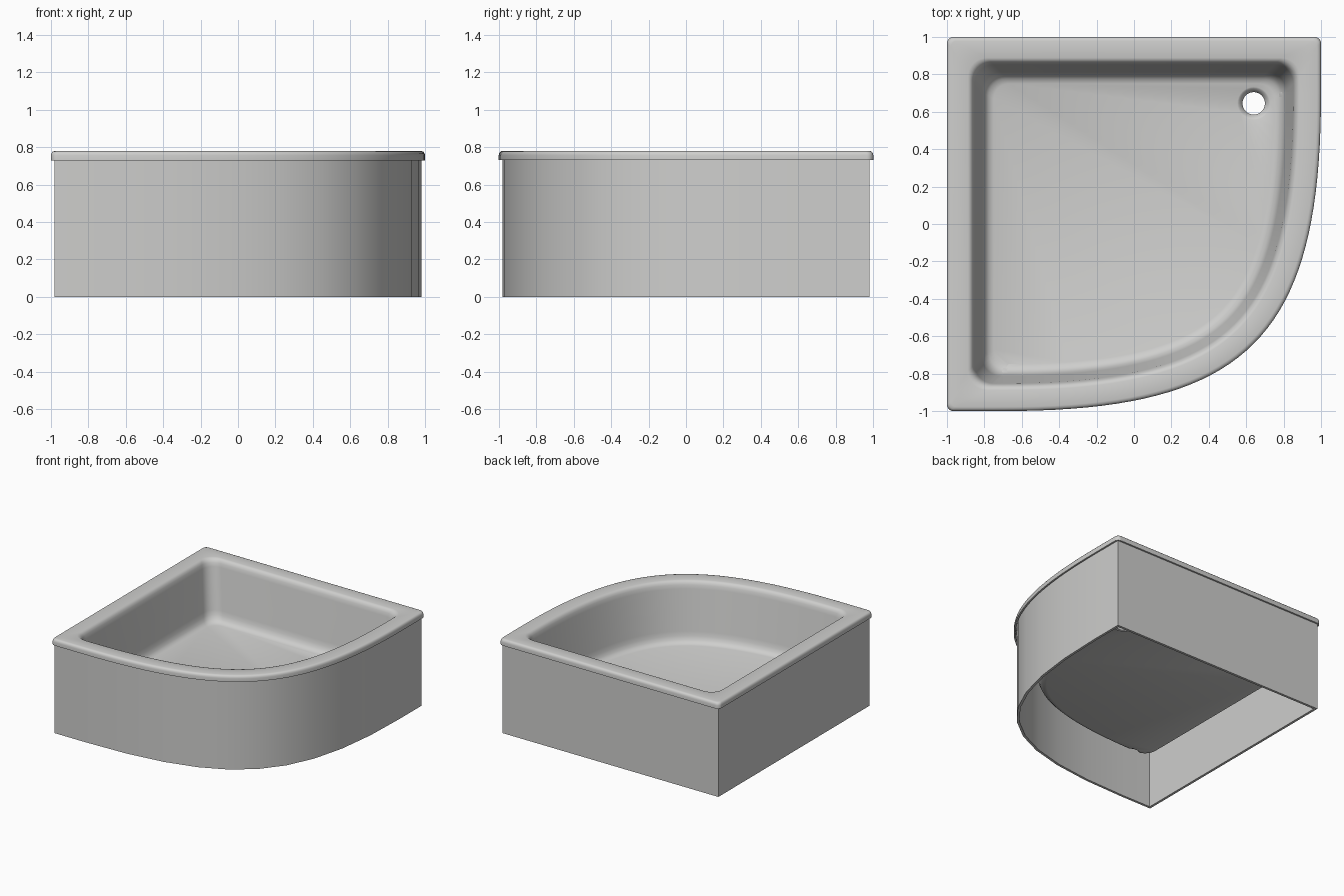
import bpy, bmesh, math
from mathutils import Vector

cube = bpy.data.objects.get("Cube")
if cube:
    bpy.data.objects.remove(cube, do_unlink=True)

# One enamel colour for everything
GREY = (0.62, 0.62, 0.61, 1)
enamel = bpy.data.materials.new("grey enamel")
enamel.use_nodes = True
enamel.diffuse_color = GREY
enamel.node_tree.nodes["Principled BSDF"].inputs["Base Color"].default_value = GREY


def outline(inset, radius, corner_steps, curve_steps):
    """Quadrant plan: three square corners and one bowed side, counter-clockwise."""
    pts = []
    c = 1 - inset - radius
    for k, (sx, sy) in enumerate(((1, 1), (-1, 1), (-1, -1))):
        if corner_steps == 0:
            pts.append(Vector((sx * c, sy * c)))
            continue
        for i in range(corner_steps + 1):
            a = (k + i / corner_steps) * math.pi / 2
            pts.append(Vector((sx * c + radius * math.cos(a),
                               sy * c + radius * math.sin(a))))
    # Bowed side as a Bezier, moved inwards along its normal
    p = [Vector(v) for v in ((-0.7, -1), (0.607, -1), (1, -0.607), (1, 0.7))]
    for i in range(curve_steps + 1):
        t = i / curve_steps
        u = 1 - t
        pos = p[0]*u**3 + p[1]*3*u*u*t + p[2]*3*u*t*t + p[3]*t**3
        tan = ((p[1]-p[0])*u*u + (p[2]-p[1])*2*u*t + (p[3]-p[2])*t*t).normalized()
        pts.append(pos + Vector((-tan.y, tan.x)) * inset)
    return pts


def add_loop(bm, pts, z):
    return [bm.verts.new((q.x, q.y, z)) for q in pts]


def bridge(bm, a, b):
    n = len(a)
    for j in range(n):
        k = (j + 1) % n
        bm.faces.new((a[j], a[k], b[k], b[j]))


def loft(bm, loops):
    for a, b in zip(loops, loops[1:]):
        bridge(bm, a, b)


def finish(bm, name, thickness=0):
    mesh = bpy.data.meshes.new(name)
    bm.to_mesh(mesh)
    bm.free()
    mesh.materials.append(enamel)
    ob = bpy.data.objects.new(name, mesh)
    bpy.context.collection.objects.link(ob)
    bpy.ops.object.select_all(action='DESELECT')
    ob.select_set(True)
    bpy.context.view_layer.objects.active = ob
    if thickness:
        mod = ob.modifiers.new("shell", 'SOLIDIFY')
        mod.thickness = thickness
        mod.offset = -1
        bpy.ops.object.modifier_apply(modifier=mod.name)
    bpy.ops.object.shade_smooth_by_angle(angle=math.radians(40))
    return ob


# Basin: lip, flat rim, sloping wall and floor (inset, height, corner radius)
FLOOR = 0.30
profile = [
    (0, 0.73, 0.035), (0, 0.757, 0.035), (0.003, 0.769, 0.034),
    (0.010, 0.777, 0.032), (0.022, 0.78, 0.03),
    (0.112, 0.78, 0.10), (0.124, 0.776, 0.10), (0.134, 0.766, 0.10),
    (0.142, 0.75, 0.10), (0.148, 0.72, 0.10),
    (0.188, 0.39, 0.10), (0.195, 0.355, 0.10), (0.207, 0.327, 0.10),
    (0.224, 0.309, 0.09), (0.25, FLOOR, 0.08),
]
bm = bmesh.new()
loops = [add_loop(bm, outline(i, r, 8, 40), z) for i, z, r in profile]
loft(bm, loops)


# Drain: shallow dished ring around an open hole
def circle(r):
    return [Vector((0.64 + r * math.cos(a), 0.645 + r * math.sin(a)))
            for a in (2 * math.pi * i / 32 for i in range(32))]


rings = [add_loop(bm, circle(r), z) for r, z in
         ((0.088, FLOOR), (0.08, FLOOR - 0.004), (0.066, FLOOR - 0.02), (0.06, FLOOR - 0.035))]
loft(bm, rings)

# Floor between wall foot and drain
edges = []
for loop in (loops[-1], rings[0]):
    for j, v in enumerate(loop):
        w = loop[(j + 1) % len(loop)]
        edges.append(bm.edges.get((v, w)))
filled = bmesh.ops.triangle_fill(bm, edges=edges, use_beauty=True, normal=(0, 0, 1))
for f in filled["geom"]:
    if isinstance(f, bmesh.types.BMFace):
        f.normal_update()
        if f.normal.z < 0:
            f.normal_flip()
finish(bm, "basin", 0.014)

# Skirt: thin wall under the rim, open at the bottom
bm = bmesh.new()
inner, outer = outline(0.04, 0, 0, 10), outline(0.02, 0, 0, 10)
loft(bm, [add_loop(bm, inner, 0.768), add_loop(bm, inner, 0),
          add_loop(bm, outer, 0), add_loop(bm, outer, 0.768)])
finish(bm, "skirt")
